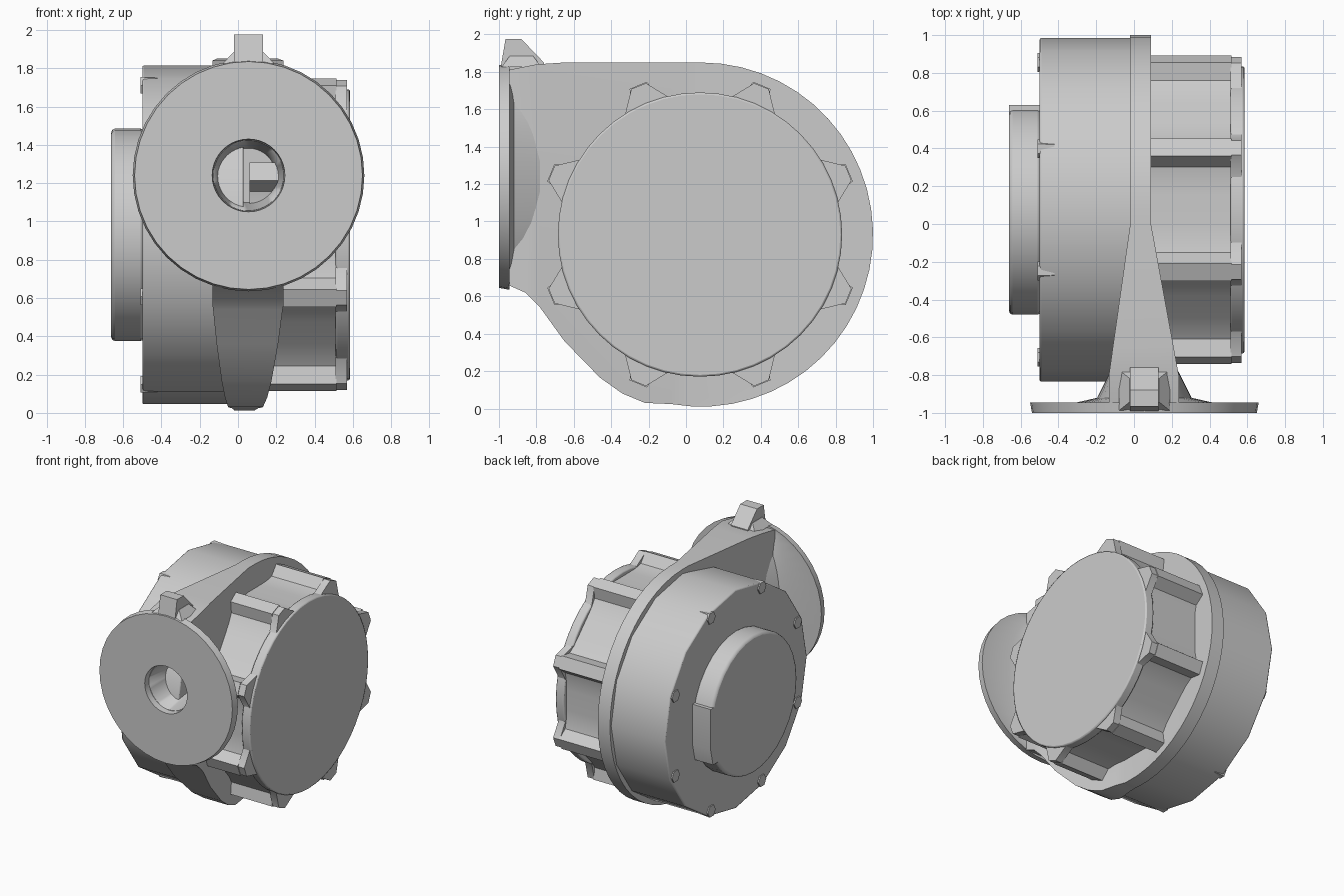
import bpy, bmesh, math
from mathutils import Matrix, Vector

cube = bpy.data.objects.get("Cube")
if cube:
    bpy.data.objects.remove(cube, do_unlink=True)

grey = bpy.data.materials.new("cast_grey")
grey.use_nodes = True
GREY = (0.6, 0.6, 0.6, 1)
grey.diffuse_color = GREY
grey.node_tree.nodes["Principled BSDF"].inputs["Base Color"].default_value = GREY

AXIS_Y, AXIS_Z = 0.075, 0.93      # main rotor axis, running along x
MID = 0.055                       # x of the outlet axis
OUT_Z = 1.24                      # height of the outlet


def finish(name, bm, bevel=0.0, angle=35):
    bmesh.ops.recalc_face_normals(bm, faces=bm.faces)
    mesh = bpy.data.meshes.new(name)
    bm.to_mesh(mesh)
    bm.free()
    mesh.materials.append(grey)
    obj = bpy.data.objects.new(name, mesh)
    bpy.context.collection.objects.link(obj)
    if bevel:
        mod = obj.modifiers.new("soft_edge", 'BEVEL')
        mod.width, mod.segments, mod.limit_method = bevel, 2, 'ANGLE'
        mod.angle_limit = math.radians(40)
    bpy.ops.object.select_all(action='DESELECT')
    obj.select_set(True)
    bpy.context.view_layer.objects.active = obj
    bpy.ops.object.shade_smooth_by_angle(angle=math.radians(angle))
    return obj


def add_cyl(bm, x0, x1, y, z, r0, r1, sides):
    """Cylinder or cone along x."""
    m = Matrix.Translation(((x0 + x1) / 2, y, z)) @ Matrix.Rotation(math.pi / 2, 4, 'Y')
    bmesh.ops.create_cone(bm, cap_ends=True, segments=sides, radius1=r0, radius2=r1,
                          depth=x1 - x0, matrix=m)


def drum(name, x0, x1, r, sides, bevel=0.0, flatten=1.0):
    bm = bmesh.new()
    add_cyl(bm, x0, x1, AXIS_Y, AXIS_Z, r, r, sides)
    for v in bm.verts:
        v.co.z = AXIS_Z + (v.co.z - AXIS_Z) * flatten
    return finish(name, bm, bevel)


def ring_of(name, x0, x1, dist, r0, r1, sides):
    """Eight bosses round the main axis."""
    bm = bmesh.new()
    for k in range(8):
        a = math.radians(22.5 + 45 * k)
        add_cyl(bm, x0, x1, AXIS_Y + dist * math.cos(a), AXIS_Z + dist * math.sin(a), r0, r1, sides)
    return finish(name, bm)


def plate(name, outline, x0, x1):
    """Extrude a y-z outline along x."""
    bm = bmesh.new()
    face = bm.faces.new([bm.verts.new((x0, y, z)) for y, z in outline])
    ext = bmesh.ops.extrude_face_region(bm, geom=[face], use_keep_orig=True)
    moved = [v for v in ext["geom"] if isinstance(v, bmesh.types.BMVert)]
    bmesh.ops.translate(bm, verts=moved, vec=(x1 - x0, 0, 0))
    return finish(name, bm)


def ribbed_outline(profile):
    """Repeat (angle, radius) points eight times round the main axis."""
    points = []
    for k in range(8):
        for deg, r in profile:
            a = math.radians(22.5 + 45 * k + deg)
            points.append((AXIS_Y + r * math.cos(a), AXIS_Z + r * math.sin(a)))
    return points


# Large left casing with its hub cover and terminal block
drum("left_casing", -0.5, 0.03, 0.91, 16, 0.01, 0.972)
ring_of("left_casing_lug", -0.51, -0.42, 0.845, 0.05, 0.045, 6)
drum("hub_cover", -0.662, -0.49, 0.555, 32, 0.02)
plate("hub_block", [(0.5, 0.64), (0.6, 0.64), (0.63, 0.77), (0.63, 1.1), (0.5, 1.1)],
      -0.662, -0.49)

# Right casing with flared ribs, screw ears and round cover
plate("right_casing", ribbed_outline([(-16, 0.73), (-10, 0.745), (-5.5, 0.775), (-3.3, 0.865),
                                      (3.3, 0.865), (5.5, 0.775), (10, 0.745), (16, 0.73)]),
      0.06, 0.515)
plate("screw_ears", ribbed_outline([(-10, 0.75), (-2.8, 0.86), (2.8, 0.86), (10, 0.75)]),
      0.51, 0.57)
drum("right_cover", 0.51, 0.585, 0.76, 48, 0.01)

# Scroll housing: rounded outline, widening toward the outlet
outline = [(-0.95, 0.66), (-0.95, 1.81), (-0.8, 1.84), (-0.65, 1.85)]
for i in range(29):
    a = math.radians(90 - 190 * i / 28)
    outline.append((0.08 + 0.92 * math.cos(a), AXIS_Z + 0.92 * math.sin(a)))
outline += [(-0.22, 0.03), (-0.34, 0.08), (-0.46, 0.165), (-0.65, 0.36), (-0.78, 0.54),
            (-0.86, 0.62)]

bm = bmesh.new()
bm.faces.new([bm.verts.new((0, y, z)) for y, z in outline])
for cut in (0, -0.8):
    bmesh.ops.bisect_plane(bm, geom=bm.verts[:] + bm.edges[:] + bm.faces[:],
                           plane_co=(0, cut, 0), plane_no=(0, 1, 0))
ext = bmesh.ops.extrude_face_region(bm, geom=bm.faces[:], use_keep_orig=True)
far = {v for v in ext["geom"] if isinstance(v, bmesh.types.BMVert)}
for v in bm.verts:
    t = min(1, max(0, -v.co.y / 0.8))
    v.co.x = 0.035 + 0.017 * t + (0.055 + 0.13 * t) * (1 if v in far else -1)
scroll = finish("scroll_housing", bm)

# Outlet flange with the flare behind it: closed loft of (y, half width, half height)
rings = [(-1.0, 0.19, 0.19), (-1.0, 0.595, 0.595), (-0.945, 0.605, 0.605),
         (-0.945, 0.36, 0.58), (-0.92, 0.25, 0.57), (-0.78, 0.18, 0.54), (-0.78, 0.175, 0.175)]
SIDES = 40
bm = bmesh.new()
loops = [[bm.verts.new((MID + rx * math.cos(math.tau * i / SIDES), y,
                        OUT_Z + rz * math.sin(math.tau * i / SIDES))) for i in range(SIDES)]
         for y, rx, rz in rings]
for a, b in zip(loops, loops[1:] + loops[:1]):
    for i in range(SIDES):
        j = (i + 1) % SIDES
        bm.faces.new((a[i], a[j], b[j], b[i]))
finish("outlet_flange", bm)

# Bore through the scroll behind the flange, reaching the casings
bm = bmesh.new()
m = Matrix.Translation((MID, -0.81, OUT_Z)) @ Matrix.Rotation(math.pi / 2, 4, 'X')
bmesh.ops.create_cone(bm, cap_ends=True, segments=SIDES, radius1=0.142, radius2=0.19,
                      depth=0.38, matrix=m)
bore = finish("bore_cutter", bm)
bore.hide_render = True
bore.hide_viewport = True
mod = scroll.modifiers.new("bore", 'BOOLEAN')
mod.operation, mod.solver, mod.object = 'DIFFERENCE', 'EXACT', bore

# Lifting lug on top of the outlet, with a low flared foot
plate("top_lug", [(-0.995, 1.8), (-0.965, 1.975), (-0.88, 1.975), (-0.76, 1.85), (-0.76, 1.8)],
      -0.02, 0.13)
bm = bmesh.new()
m = Matrix.Translation((MID, -0.88, 1.855)) @ Matrix.Diagonal(Vector((1, 0.8, 1, 1)))
m = m @ Matrix.Rotation(math.pi / 4, 4, 'Z')
bmesh.ops.create_cone(bm, cap_ends=True, segments=4, radius1=0.19, radius2=0.11, depth=0.06, matrix=m)
finish("lug_foot", bm)
